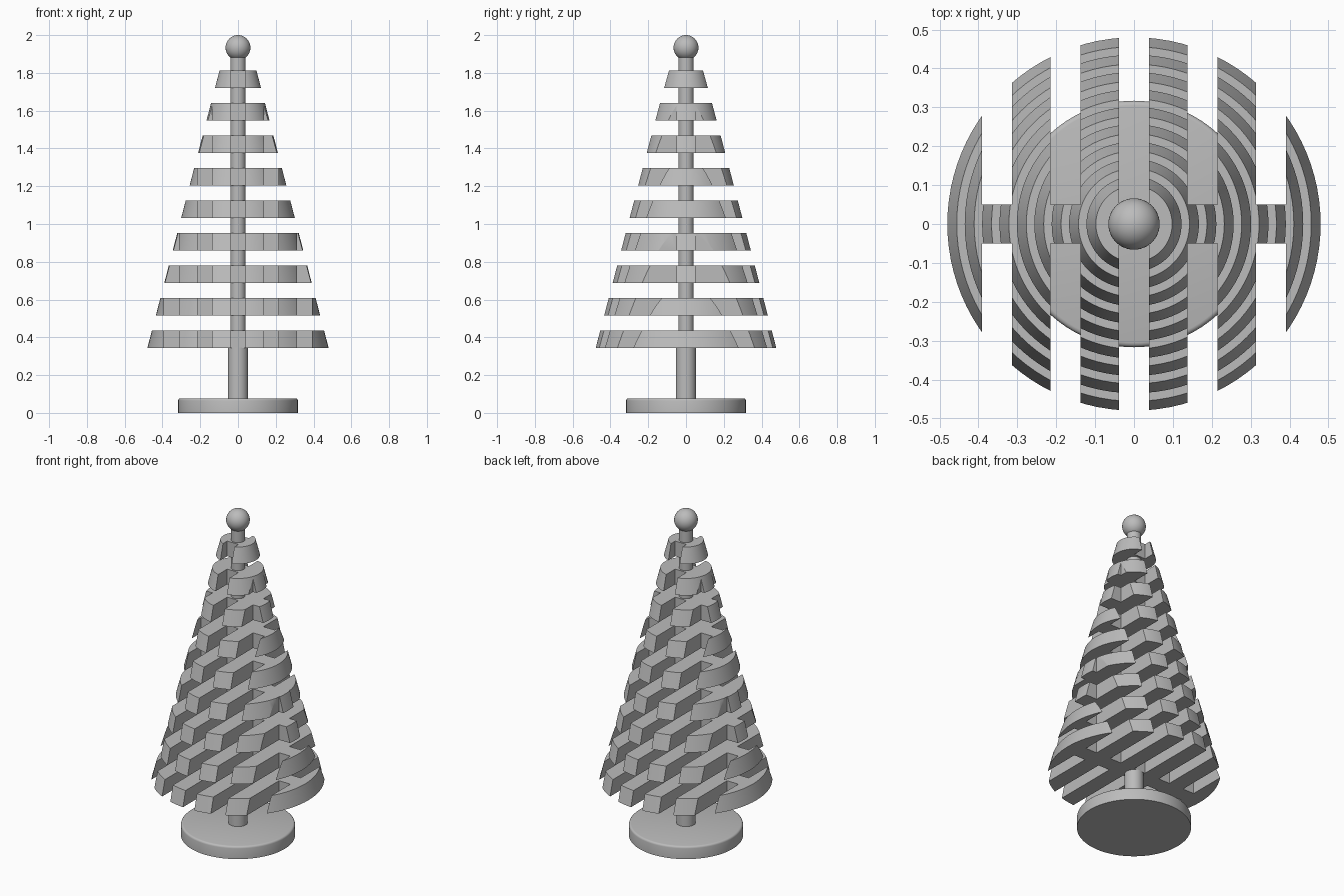
import bpy
import bmesh
import math
from mathutils import Matrix, Vector

cube = bpy.data.objects.get("Cube")
if cube:
    bpy.data.objects.remove(cube, do_unlink=True)

grey = bpy.data.materials.new("plain grey")
grey.use_nodes = True
GREY = (0.5, 0.5, 0.5, 1)
grey.diffuse_color = GREY
grey.node_tree.nodes["Principled BSDF"].inputs["Base Color"].default_value = GREY


def make_object(name, bm):
    mesh = bpy.data.meshes.new(name)
    bm.to_mesh(mesh)
    bm.free()
    mesh.materials.append(grey)
    obj = bpy.data.objects.new(name, mesh)
    bpy.context.collection.objects.link(obj)
    return obj


def select(obj):
    bpy.ops.object.select_all(action="DESELECT")
    obj.select_set(True)
    bpy.context.view_layer.objects.active = obj


def smooth(obj, angle=25):
    select(obj)
    bpy.ops.object.shade_smooth_by_angle(angle=math.radians(angle))


def add_cone(bm, z0, z1, r0, r1, segments=96):
    bmesh.ops.create_cone(bm, cap_ends=True, segments=segments, radius1=r0, radius2=r1,
                          depth=z1 - z0, matrix=Matrix.Translation((0, 0, (z0 + z1) / 2)))


def add_box(bm, low, high):
    low, high = Vector(low), Vector(high)
    matrix = Matrix.Translation((low + high) / 2) @ Matrix.Diagonal((*(high - low), 1))
    bmesh.ops.create_cube(bm, size=1, matrix=matrix)


# Round base with a softened top rim
bm = bmesh.new()
add_cone(bm, 0, 0.077, 0.317, 0.317)
rim = [e for e in bm.edges if all(v.co.z > 0.05 for v in e.verts)]
bmesh.ops.bevel(bm, geom=rim, offset=0.012, segments=3, profile=0.5, affect="EDGES")
smooth(make_object("base", bm), 40)

# Thick lower trunk and thinner upper trunk
for name, z0, z1, r in (("lower_trunk", 0.07, 0.345, 0.054), ("upper_trunk", 0.34, 1.9, 0.04)):
    bm = bmesh.new()
    add_cone(bm, z0, z1, r, r, 48)
    smooth(make_object(name, bm))

# Ball on top
bm = bmesh.new()
bmesh.ops.create_uvsphere(bm, u_segments=48, v_segments=24, radius=0.066,
                          matrix=Matrix.Translation((0, 0, 1.934)))
smooth(make_object("top_ball", bm))

# Slot cutters, leaving a cross bar along the middle
bm = bmesh.new()
for i in range(-2, 3):
    x = i * 0.176
    for y0, y1 in ((-0.6, -0.05), (0.05, 0.6)):
        add_box(bm, (x - 0.0385, y0, 0.2), (x + 0.0385, y1, 1.95))
cutter = make_object("slot_cutter", bm)
cutter.hide_render = True

# Nine tapered tiers on one common cone, slotted into branches
bm = bmesh.new()
for i in range(9):
    z0 = 0.343 + i * 0.172
    z1 = z0 + 0.093
    radii = [0.48 - 0.26 * (z - 0.343) for z in (z0, z1)]
    add_cone(bm, z0, z1, *radii)
branches = make_object("branch_tiers", bm)
cut = branches.modifiers.new("slots", "BOOLEAN")
cut.operation = "DIFFERENCE"
cut.solver = "EXACT"
cut.object = cutter
select(branches)
bpy.ops.object.modifier_apply(modifier=cut.name)
bpy.data.objects.remove(cutter, do_unlink=True)
smooth(branches)
